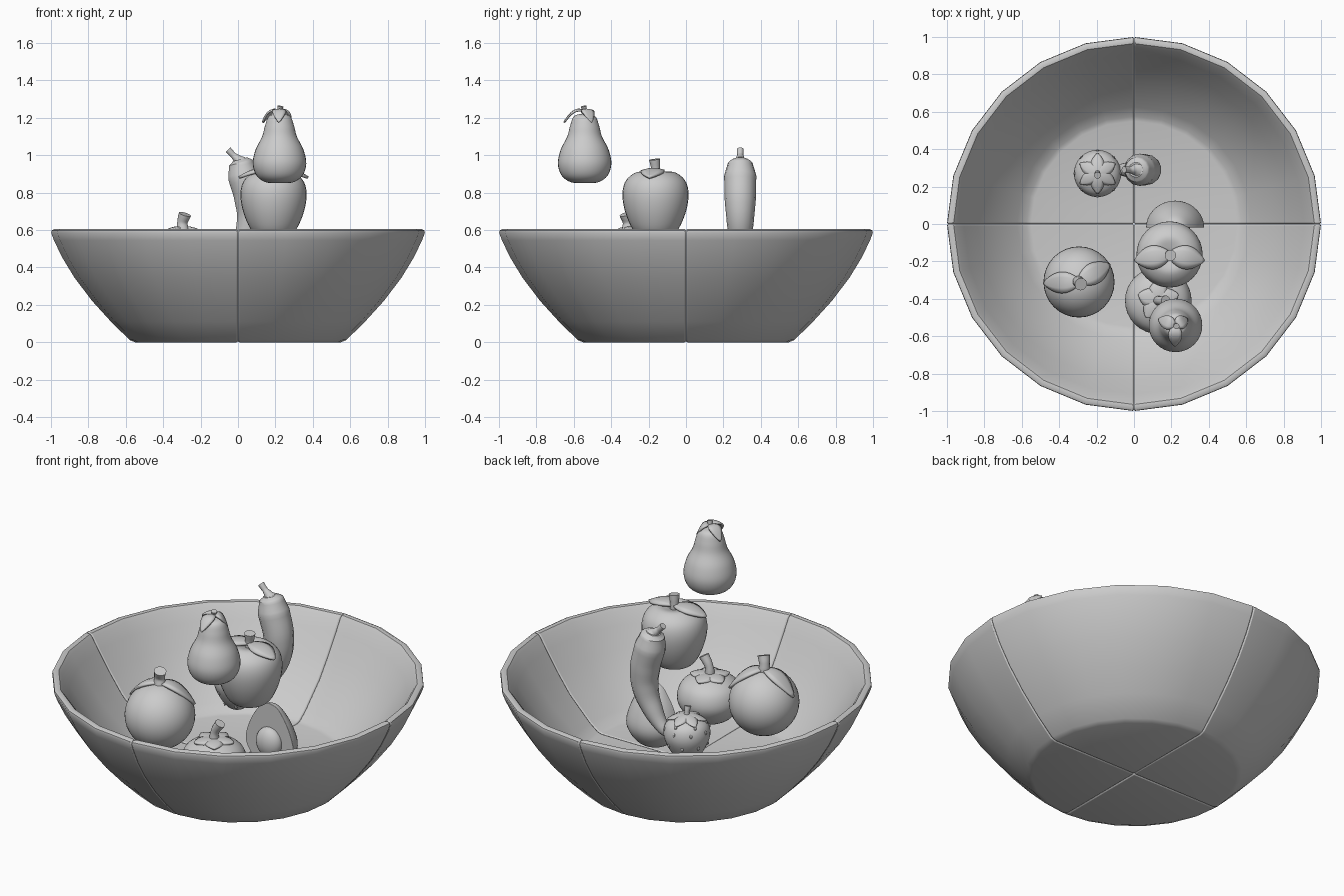
import bpy, bmesh, math
from mathutils import Vector

if "Cube" in bpy.data.objects:
    bpy.data.objects.remove(bpy.data.objects["Cube"])


def smooth_path(pts, n=5):
    """Catmull-Rom resampling of a short profile."""
    p = [Vector(q) for q in pts]
    p = [2 * p[0] - p[1]] + p + [2 * p[-1] - p[-2]]
    out = []
    for i in range(1, len(p) - 2):
        a, b, c, d = p[i - 1:i + 3]
        for k in range(n):
            t = k / n
            out.append(0.5 * (2 * b + (c - a) * t + (2 * a - 5 * b + 4 * c - d) * t * t
                              + (3 * b - a - 3 * c + d) * t ** 3))
    out.append(p[-2])
    return [(max(q[0], 0), q[1]) for q in out]


def add_object(name, bm):
    me = bpy.data.meshes.new(name)
    bmesh.ops.recalc_face_normals(bm, faces=bm.faces)
    bm.to_mesh(me)
    bm.free()
    ob = bpy.data.objects.new(name, me)
    bpy.context.collection.objects.link(ob)
    return ob


def revolve(name, profile, x=0, y=0, segs=32, start=0, sweep=360):
    """Turn an (r, z) profile about the vertical axis; partial sweeps get flat end caps."""
    bm = bmesh.new()
    rings = []
    for j in range(segs + 1):
        a = math.radians(start + sweep * j / segs)
        rings.append([bm.verts.new((r * math.cos(a), r * math.sin(a), z)) for r, z in profile])
    for r0, r1 in zip(rings, rings[1:]):
        for i in range(len(profile) - 1):
            bm.faces.new((r0[i], r1[i], r1[i + 1], r0[i + 1]))
    if sweep < 360:
        bm.faces.new(rings[0])
        bm.faces.new(rings[-1][::-1])
    bmesh.ops.remove_doubles(bm, verts=bm.verts, dist=0.0005)
    ob = add_object(name, bm)
    ob.location = (x, y, 0)
    return ob


def bevel(ob, width, angle, segs=2):
    m = ob.modifiers.new("edge_bevel", 'BEVEL')
    m.width, m.segments, m.angle_limit = width, segs, math.radians(angle)


def tube(name, pts, radii):
    """Round tapered tube along a smooth path."""
    cu = bpy.data.curves.new(name, 'CURVE')
    cu.dimensions, cu.bevel_depth, cu.bevel_resolution = '3D', 1.0, 5
    cu.use_fill_caps, cu.resolution_u = True, 6
    sp = cu.splines.new('BEZIER')
    sp.bezier_points.add(len(pts) - 1)
    for b, p, r in zip(sp.bezier_points, pts, radii):
        b.co, b.radius = p, r
        b.handle_left_type = b.handle_right_type = 'AUTO'
    tmp = bpy.data.objects.new(name + "_path", cu)
    bpy.context.collection.objects.link(tmp)
    me = bpy.data.meshes.new_from_object(tmp.evaluated_get(bpy.context.evaluated_depsgraph_get()))
    bpy.data.objects.remove(tmp)
    ob = bpy.data.objects.new(name, me)
    bpy.context.collection.objects.link(ob)
    return ob


def leaf(name, base, azimuth, length, half, drop, arch=0.0, thick=0.014):
    """Oval pointed leaf that arches away from its base and droops at the tip."""
    a = math.radians(azimuth)
    d, s = Vector((math.cos(a), math.sin(a), 0)), Vector((-math.sin(a), math.cos(a), 0))
    bm = bmesh.new()
    rows = []
    for i in range(13):
        t = i / 12
        w = half * max(math.sin(math.pi * (0.06 + 0.94 * t)) ** 0.8, 0.04)
        z = arch * math.sin(math.pi * t) - drop * t * t
        rows.append([bm.verts.new(Vector(base) + d * length * t
                                  + s * w * u + Vector((0, 0, z - 0.18 * w * u * u)))
                     for u in (-1, -0.5, 0, 0.5, 1)])
    for r0, r1 in zip(rows, rows[1:]):
        for k in range(4):
            bm.faces.new((r0[k], r0[k + 1], r1[k + 1], r1[k]))
    ob = add_object(name, bm)
    m = ob.modifiers.new("thickness", 'SOLIDIFY')
    m.thickness, m.offset = thick, 0
    return ob


def ball(name, loc, scale, u=16, v=10):
    bm = bmesh.new()
    bmesh.ops.create_uvsphere(bm, u_segments=u, v_segments=v, radius=1)
    ob = add_object(name, bm)
    ob.location, ob.scale = loc, scale
    return ob


# Bowl: four wedge quarters with bevelled seams
bowl = [(0, 0), (0.55, 0), (0.58, 0.012), (0.68, 0.11), (0.78, 0.22), (0.875, 0.345), (0.942, 0.455),
        (0.985, 0.545), (1.0, 0.585), (0.998, 0.598), (0.985, 0.605), (0.965, 0.602), (0.95, 0.585),
        (0.91, 0.52), (0.838, 0.41), (0.758, 0.30), (0.625, 0.165), (0.575, 0.127), (0.55, 0.12), (0, 0.12)]
for q in range(4):
    ob = revolve(f"bowl_quarter_{q + 1}", bowl, segs=6, start=90 * q, sweep=90)
    bevel(ob, 0.008, 60)

# Pear
px, py = 0.222, -0.542
revolve("pear_body", smooth_path([(0, 0.852), (0.07, 0.855), (0.122, 0.89), (0.143, 0.955), (0.128, 1.03),
                                  (0.093, 1.10), (0.077, 1.16), (0.055, 1.21), (0, 1.225)]), px, py)
tube("pear_stem", [(px, py, 1.20), (px, py, 1.235), (px + 0.005, py - 0.005, 1.262)], [0.014, 0.012, 0.016])
for i, (az, ln) in enumerate([(160, 0.095), (30, 0.07), (268, 0.11)]):
    leaf(f"pear_leaf_{i + 1}", (px, py, 1.235), az, ln, 0.036, 0.06, 0.018, 0.01)

# Apple
ax, ay = 0.19, -0.163
revolve("apple_body", smooth_path([(0, 0.585), (0.06, 0.567), (0.115, 0.595), (0.16, 0.69), (0.177, 0.79),
                                   (0.158, 0.865), (0.10, 0.91), (0.04, 0.903), (0, 0.885)]), ax, ay)
tube("apple_stem", [(ax, ay, 0.88), (ax, ay, 0.93), (ax + 0.005, ay - 0.005, 0.978)], [0.024, 0.024, 0.03])
for i, az in enumerate((190, 350)):
    leaf(f"apple_leaf_{i + 1}", (ax, ay, 0.918), az, 0.187, 0.062, 0.038, 0.014)

# Orange
ox, oy = -0.294, -0.31
ball("orange_body", (ox, oy, 0.42), (0.19, 0.19, 0.187), 32, 20)
tube("orange_stem", [(ox, oy, 0.59), (ox - 0.003, oy, 0.64), (ox + 0.01, oy - 0.012, 0.685)], [0.035, 0.028, 0.034])
for i, az in enumerate((182, 30)):
    leaf(f"orange_leaf_{i + 1}", (ox, oy, 0.61), az, 0.187, 0.056, 0.12, 0.012)

# Tomato with star calyx
tx, ty = 0.13, -0.41
revolve("tomato_body", smooth_path([(0, 0.165), (0.06, 0.16), (0.13, 0.20), (0.177, 0.285), (0.157, 0.37),
                                    (0.09, 0.418), (0.03, 0.42), (0, 0.415)]), tx, ty)
tube("tomato_stem", [(tx, ty, 0.41), (tx + 0.005, ty, 0.47), (tx + 0.04, ty, 0.53)], [0.028, 0.023, 0.028])
for i in range(5):
    leaf(f"tomato_calyx_{i + 1}", (tx, ty, 0.43), 72 * i + 18, 0.11, 0.048, 0.012, 0.004)

# Avocado half with its cut face to the front and a stone
vx, vy = 0.22, -0.02
avo = revolve("avocado_half", smooth_path([(0, 0.14), (0.08, 0.155), (0.14, 0.22), (0.155, 0.29), (0.125, 0.385),
                                           (0.082, 0.46), (0.045, 0.50), (0, 0.512)], 4),
              vx, vy, 18, 0, 180)
avo.scale.y = 0.93
bevel(avo, 0.015, 60, 3)
ball("avocado_stone", (vx, vy, 0.285), (0.08, 0.055, 0.088), 24, 16)

# Curved pepper with stem
cy = 0.29
tube("pepper_body", [(0.01, cy, 0.978), (0.015, cy, 0.96), (0.03, cy, 0.89), (0.063, cy, 0.76), (0.063, cy, 0.64),
                     (0.015, cy, 0.52), (-0.06, cy, 0.42), (-0.11, cy, 0.38)],
     [0.04, 0.066, 0.086, 0.083, 0.072, 0.055, 0.034, 0.006])
tube("pepper_stem", [(0.01, cy, 0.965), (-0.003, cy, 0.98), (-0.025, cy, 1.0), (-0.053, cy, 1.03)],
     [0.04, 0.024, 0.016, 0.018])

# Strawberry with seeds and star calyx
sx, sy = -0.195, 0.27
berry = smooth_path([(0, 0.265), (0.045, 0.275), (0.09, 0.33), (0.125, 0.415), (0.113, 0.485),
                     (0.06, 0.522), (0, 0.525)])
revolve("strawberry_body", berry, sx, sy)
tube("strawberry_stem", [(sx, sy, 0.52), (sx, sy, 0.55), (sx, sy - 0.01, 0.585)], [0.018, 0.014, 0.018])
for i in range(6):
    leaf(f"strawberry_calyx_{i + 1}", (sx, sy, 0.538), 60 * i + 30, 0.105, 0.034, 0.035, 0.0, 0.01)
for row, k in enumerate((8, 13, 18, 21)):
    r, z = berry[k]
    n = (6, 8, 8, 6)[row]
    for i in range(n):
        a = 2 * math.pi * (i + 0.5 * (row % 2)) / n
        seed = ball(f"strawberry_seed_{row + 1}_{i + 1}", (sx + r * math.cos(a), sy + r * math.sin(a), z),
                    (0.006, 0.008, 0.012), 8, 6)
        seed.rotation_euler[2] = a

# Smooth shading with crisp sharp edges
for ob in bpy.data.objects:
    ob.select_set(True)
    bpy.context.view_layer.objects.active = ob
bpy.ops.object.shade_smooth_by_angle(angle=math.radians(38))
